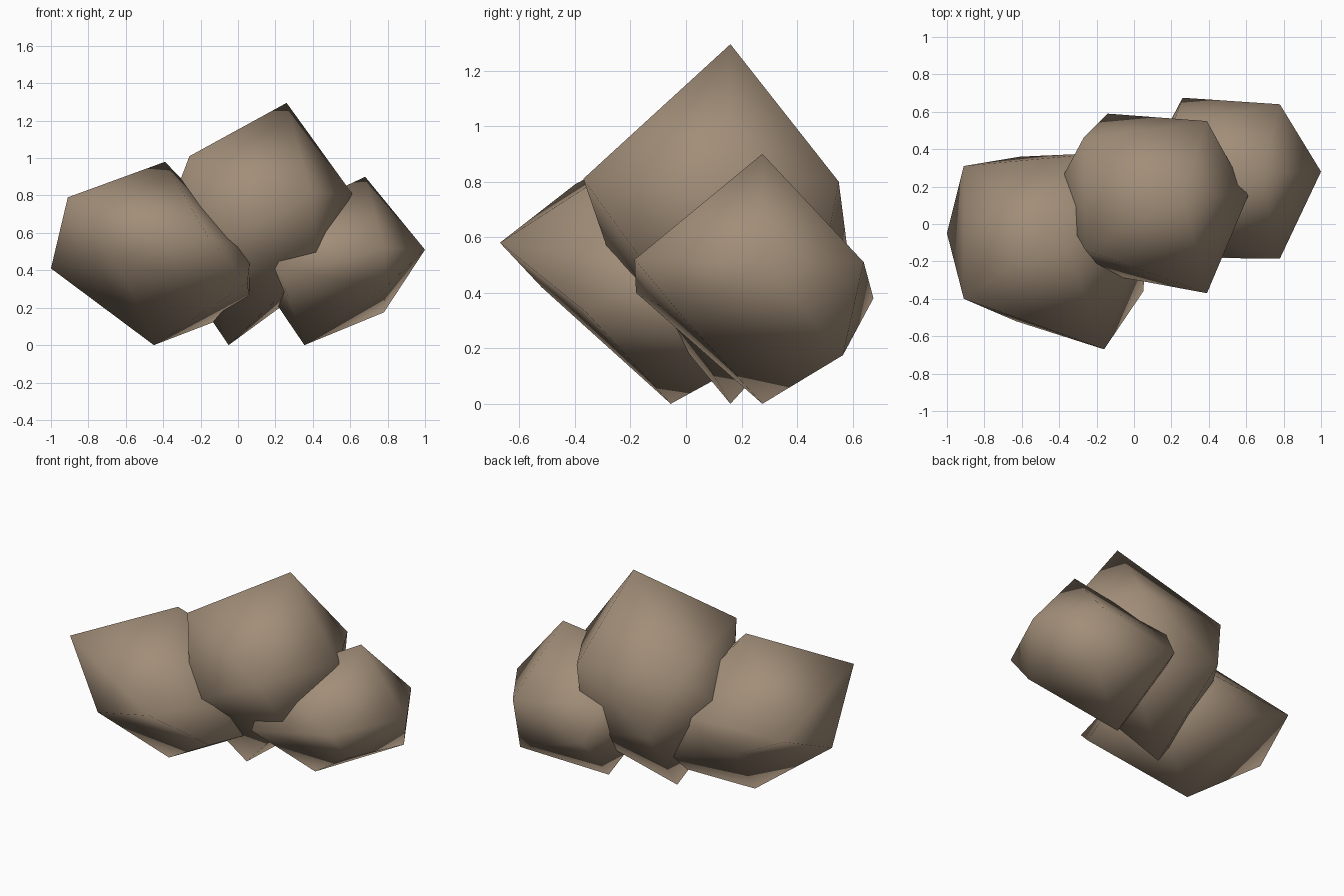
import bpy, bmesh
from mathutils import Vector

if "Cube" in bpy.data.objects:
    bpy.data.objects.remove(bpy.data.objects["Cube"])

stone = bpy.data.materials.new("warm_grey_stone")
stone.diffuse_color = (0.36, 0.27, 0.19, 1)
stone.use_nodes = True
stone.node_tree.nodes["Principled BSDF"].inputs["Base Color"].default_value = stone.diffuse_color

# Each boulder is a tilted, uneven twenty-sided stone:
# top, upper ring of five, lower ring of five, bottom
boulders = {
    "left_boulder": [
        (-.39, -.05, .98),
        (.07, -.05, .50), (-.16, .38, .58), (-.91, .31, .56), (-.91, -.40, .79), (-.16, -.67, .58),
        (-1, -.05, .41), (-.63, -.52, .42), (.05, -.36, .33), (.07, .31, .20), (-.61, .36, .42),
        (-.45, -.055, 0)],
    "middle_boulder": [
        (.26, .16, 1.295),
        (.61, .15, .81), (.39, .55, .80), (-.27, .46, .86), (-.26, -.14, 1.01), (.39, -.37, .81),
        (-.43, .16, .56), (-.15, -.27, .52), (.42, -.11, .45), (.40, .46, .33), (-.14, .59, .49),
        (-.05, .16, 0)],
    "right_boulder": [
        (.68, .275, .90),
        (1, .28, .51), (.78, .64, .51), (.21, .54, .58), (.21, .02, .68), (.78, -.185, .52),
        (.05, .275, .45), (.22, -.18, .40), (.79, -.01, .31), (.78, .565, .175), (.26, .675, .38),
        (.355, .275, 0)],
}


def add_boulder(name, corners):
    bm = bmesh.new()
    for c in corners:
        bm.verts.new(Vector(c))
    bm.verts.ensure_lookup_table()
    v = bm.verts
    # triangles as on an icosahedron: two caps and a zigzag band
    for i in range(5):
        up, up2 = v[1 + i], v[1 + (i + 1) % 5]
        low, low2 = v[6 + (i + 3) % 5], v[6 + (i + 4) % 5]
        for tri in ((v[0], up, up2), (up, low, up2), (up2, low, low2), (v[11], low2, low)):
            bm.faces.new(tri).smooth = True
    bmesh.ops.recalc_face_normals(bm, faces=bm.faces)
    mesh = bpy.data.meshes.new(name)
    bm.to_mesh(mesh)
    bm.free()
    mesh.materials.append(stone)
    bpy.context.collection.objects.link(bpy.data.objects.new(name, mesh))


for name, corners in boulders.items():
    add_boulder(name, corners)
